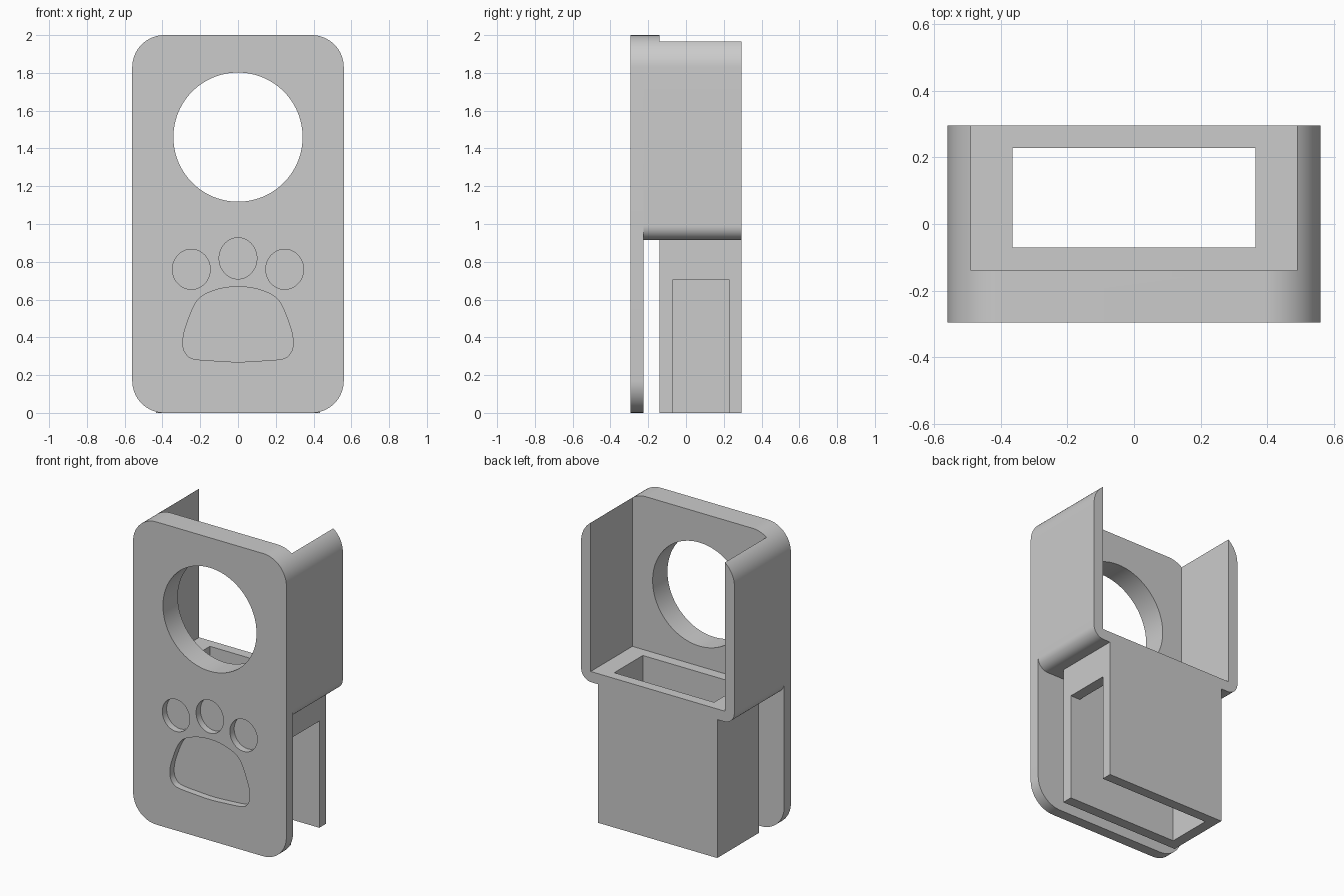
import bpy, bmesh, math
from mathutils import Vector

cube = bpy.data.objects.get("Cube")
if cube:
    bpy.data.objects.remove(cube, do_unlink=True)

grey = bpy.data.materials.new("plain_grey")
grey.use_nodes = True
COLOUR = (0.6, 0.6, 0.6, 1)
grey.diffuse_color = COLOUR
grey.node_tree.nodes["Principled BSDF"].inputs["Base Color"].default_value = COLOUR


def prism(name, outline, y0, y1):
    """Extrude an outline of (x, z) points from y0 to y1."""
    bm = bmesh.new()
    face = bm.faces.new([bm.verts.new((x, y0, z)) for x, z in outline])
    ext = bmesh.ops.extrude_face_region(bm, geom=[face])["geom"]
    moved = [v for v in ext if isinstance(v, bmesh.types.BMVert)]
    bmesh.ops.translate(bm, verts=moved, vec=(0, y1 - y0, 0))
    bmesh.ops.recalc_face_normals(bm, faces=bm.faces)
    mesh = bpy.data.meshes.new(name)
    bm.to_mesh(mesh)
    bm.free()
    mesh.materials.append(grey)
    obj = bpy.data.objects.new(name, mesh)
    bpy.context.collection.objects.link(obj)
    return obj


def box(name, x0, x1, y0, y1, z0, z1):
    return prism(name, [(x0, z0), (x1, z0), (x1, z1), (x0, z1)], y0, y1)


def ellipse(cx, cz, rx, rz, n=64):
    return [(cx + rx * math.cos(math.tau * i / n), cz + rz * math.sin(math.tau * i / n))
            for i in range(n)]


def rounded(half, z0, z1, r_bottom, r_top, n=16):
    """Rectangle with separate bottom and top corner radii."""
    pts = []
    corners = [(1, z1 - r_top, r_top), (-1, z1 - r_top, r_top),
               (-1, z0 + r_bottom, r_bottom), (1, z0 + r_bottom, r_bottom)]
    for k, (side, cz, r) in enumerate(corners):
        for i in range(n + 1):
            a = math.pi / 2 * (k + i / n)
            pts.append((side * (half - r) + r * math.cos(a), cz + r * math.sin(a)))
    return pts


def smooth_loop(points, steps=6):
    """Closed Catmull-Rom curve through the points."""
    p = [Vector(q) for q in points]
    out = []
    for i in range(len(p)):
        a, b, c, d = (p[(i + k - 1) % len(p)] for k in range(4))
        for s in range(steps):
            t = s / steps
            v = 0.5 * (2 * b + (c - a) * t + (2 * a - 5 * b + 4 * c - d) * t ** 2
                       + (3 * b - a - 3 * c + d) * t ** 3)
            out.append((v.x, v.y))
    return out


def carve(obj, cutters):
    """Subtract every cutter and finish the shading."""
    bpy.ops.object.select_all(action="DESELECT")
    bpy.context.view_layer.objects.active = obj
    obj.select_set(True)
    for c in cutters:
        mod = obj.modifiers.new("cut", "BOOLEAN")
        mod.operation = "DIFFERENCE"
        mod.solver = "EXACT"
        mod.object = c
        bpy.ops.object.modifier_apply(modifier=mod.name)
    bpy.ops.object.shade_smooth_by_angle(angle=math.radians(30))


# Main depths, front to back
FRONT, PLATE_BACK, WALL, BACK = -0.295, -0.225, -0.14, 0.295
FLOOR_BOTTOM, FLOOR_TOP = 0.915, 0.985
RECESS = FRONT + 0.045

# Cutters
round_hole = prism("round_hole_cutter", ellipse(0, 1.46, 0.342, 0.342, 96), -0.5, 0)
cavity = box("cavity_cutter", -0.49, 0.49, WALL, 0.5, FLOOR_TOP, 2.2)
well = box("well_cutter", -0.365, 0.365, -0.07, 0.228, -0.2, 1.2)
slot = box("side_slot_cutter", 0.2, 0.7, -0.07, 0.228, -0.2, 0.705)
toes = [prism("toe_cutter", ellipse(x, z, 0.1, rz), -0.5, RECESS)
        for x, z, rz in ((-0.247, 0.76, 0.106), (0, 0.818, 0.109), (0.247, 0.76, 0.106))]
half_pad = [(0.11, 0.275), (0.235, 0.286), (0.277, 0.315), (0.292, 0.37),
            (0.275, 0.46), (0.215, 0.595), (0.12, 0.65)]
pad_outline = ([(0, 0.27)] + half_pad + [(0, 0.668)]
               + [(-x, z) for x, z in reversed(half_pad)])
pad = prism("pad_cutter", smooth_loop(pad_outline), -0.5, RECESS)

# Front plate with round window and paw recess
plate = prism("front_plate", rounded(0.56, 0, 2, 0.17, 0.17), FRONT, PLATE_BACK)
carve(plate, [round_hole, pad] + toes)

# Open cradle behind the window
cradle = prism("cradle", rounded(0.56, FLOOR_BOTTOM, 2, 0.075, 0.17), PLATE_BACK, BACK)
carve(cradle, [round_hole, cavity, well])

# Hollow sleeve below the cradle, slotted on one side
sleeve = box("lower_sleeve", -0.435, 0.435, WALL, BACK, 0, FLOOR_BOTTOM)
carve(sleeve, [well, slot])

for c in [round_hole, cavity, well, slot, pad] + toes:
    bpy.data.objects.remove(c, do_unlink=True)
